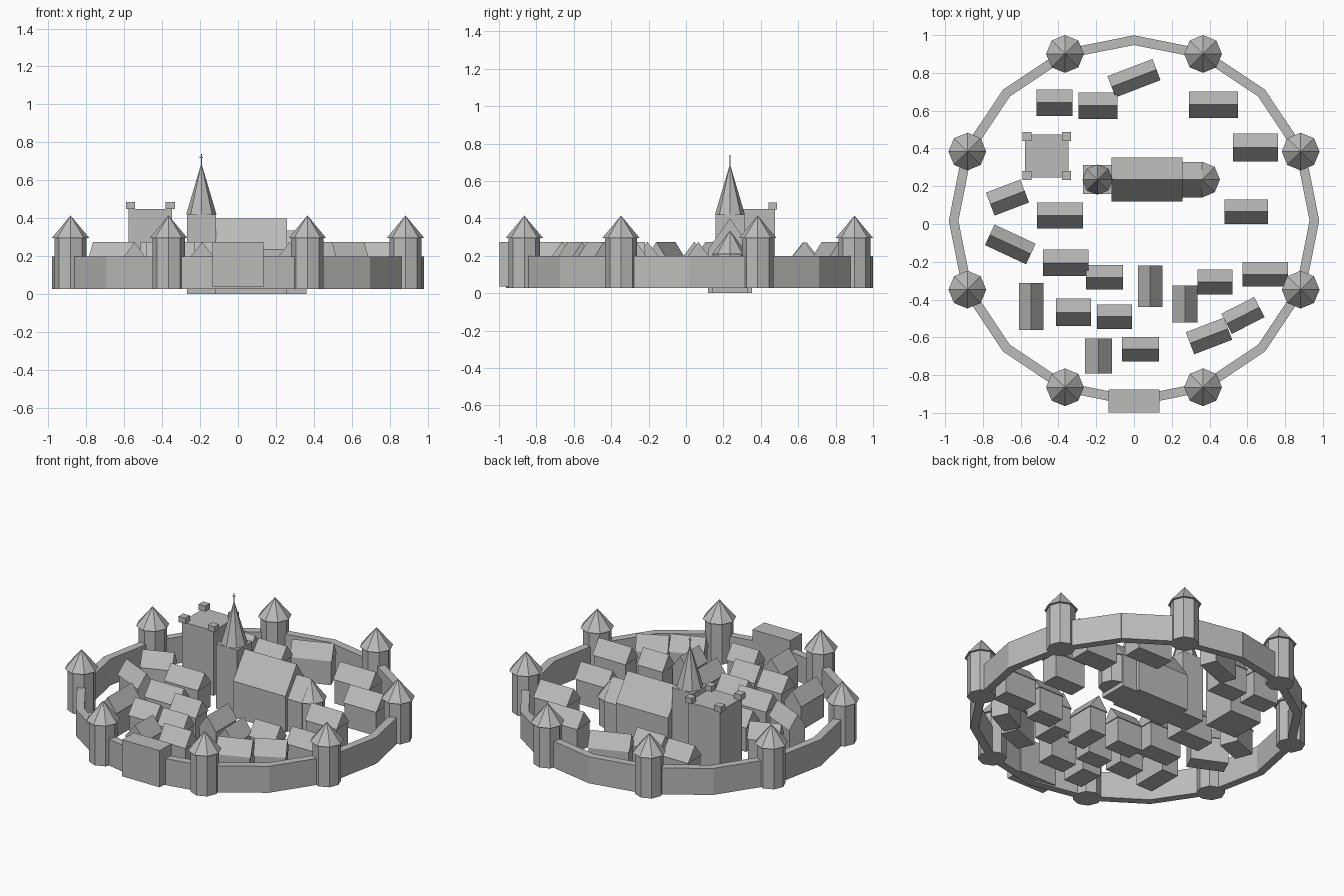
import bpy, bmesh
from math import sin, cos, pi, radians
from mathutils import Matrix

cube = bpy.data.objects.get("Cube")
if cube:
    bpy.data.objects.remove(cube, do_unlink=True)

GREY = (0.5, 0.5, 0.49, 1)
stone = bpy.data.materials.new("stone_grey")
stone.use_nodes = True
stone.diffuse_color = GREY
stone.node_tree.nodes["Principled BSDF"].inputs["Base Color"].default_value = GREY

GROUND = 0.028


def finish(name, bm, x=0, y=0, turn=0):
    bmesh.ops.recalc_face_normals(bm, faces=bm.faces)
    mesh = bpy.data.meshes.new(name)
    bm.to_mesh(mesh)
    bm.free()
    mesh.materials.append(stone)
    obj = bpy.data.objects.new(name, mesh)
    obj.location = (x, y, 0)
    obj.rotation_euler.z = turn
    bpy.context.collection.objects.link(obj)
    return obj


def add_box(bm, sx, sy, z0, z1, x=0, y=0):
    place = Matrix.Translation((x, y, (z0 + z1) / 2)) @ Matrix.Diagonal((sx, sy, z1 - z0, 1))
    bmesh.ops.create_cube(bm, size=1, matrix=place)


def add_cone(bm, r0, r1, z0, z1, sides=8):
    bmesh.ops.create_cone(bm, cap_ends=True, segments=sides, radius1=r0, radius2=r1,
                          depth=z1 - z0, matrix=Matrix.Translation((0, 0, (z0 + z1) / 2)))


def add_gable(bm, length, depth, eave, ridge):
    # triangular prism with its ridge along x
    ends = []
    for x in (-length / 2, length / 2):
        ends.append([bm.verts.new(p) for p in
                     ((x, -depth / 2, eave), (x, depth / 2, eave), (x, 0, ridge))])
    a, b = ends
    bm.faces.new(a)
    bm.faces.new(b)
    for i in range(3):
        j = (i + 1) % 3
        bm.faces.new((a[i], a[j], b[j], b[i]))


def box(name, sx, sy, z0, z1, x, y, turn=0):
    bm = bmesh.new()
    add_box(bm, sx, sy, z0, z1)
    return finish(name, bm, x, y, turn)


def gabled(name, x, y, length, depth, z0, eave, ridge, turn=0, overhang=0.0):
    bm = bmesh.new()
    add_box(bm, length - 2 * overhang, depth - 2 * overhang, z0, eave)
    add_gable(bm, length, depth, eave, ridge)
    return finish(name, bm, x, y, turn)


# Ring of straight curtain walls, with a round tower on every second corner
RADIUS, CENTRE_Y, STEP = 0.955, 0.018, pi / 8
for i in range(16):
    mid = (i + 0.5) * STEP
    r = RADIUS * cos(STEP / 2)
    box("curtain_wall", 0.385, 0.05, GROUND, 0.2,
        r * cos(mid), CENTRE_Y + r * sin(mid), mid + pi / 2)
    if i % 2:
        bm = bmesh.new()
        add_cone(bm, 0.085, 0.085, GROUND, 0.295)
        add_cone(bm, 0.1, 0, 0.295, 0.415)
        finish("wall_tower", bm, RADIUS * cos(i * STEP), CENTRE_Y + RADIUS * sin(i * STEP))

# Gatehouse
box("gatehouse", 0.27, 0.12, 0.037, 0.275, 0, -0.937)

# Keep with four corner turrets
bm = bmesh.new()
add_box(bm, 0.228, 0.23, GROUND, 0.45)
for sx in (-1, 1):
    for sy in (-1, 1):
        add_box(bm, 0.048, 0.046, 0.448, 0.485, sx * 0.105, sy * 0.103)
finish("keep", bm, -0.462, 0.36)

# Church: nave, choir, apse and bell tower with spire
CHURCH_Y = 0.235
gabled("nave", 0.07, CHURCH_Y, 0.376, 0.234, 0, 0.235, 0.4)
gabled("choir", 0.3, CHURCH_Y, 0.12, 0.188, 0, 0.21, 0.335)
bm = bmesh.new()
add_cone(bm, 0.085, 0.085, GROUND, 0.21)
add_cone(bm, 0.095, 0, 0.21, 0.335)
finish("apse", bm, 0.36, CHURCH_Y)
bm = bmesh.new()
add_box(bm, 0.153, 0.153, 0, 0.42)
add_cone(bm, 0.08, 0, 0.42, 0.69)
add_box(bm, 0.004, 0.004, 0.68, 0.74)
add_box(bm, 0.018, 0.004, 0.718, 0.723)
finish("bell_tower", bm, -0.193, CHURCH_Y)

# Town houses: x, y, length, depth, turn in degrees
HOUSES = [
    (-.42, .643, .19, .14, 0), (-.19, .627, .205, .14, 0), (0, .772, .255, .12, 21),
    (.42, .632, .26, .14, 0), (.643, .405, .24, .15, 0), (.595, .066, .23, .13, 0),
    (.695, -.267, .24, .13, 0), (.43, -.307, .185, .13, 0), (.27, -.423, .195, .13, 90),
    (.085, -.33, .22, .13, 90), (-.156, -.283, .195, .13, 0), (-.362, -.206, .24, .14, 0),
    (-.655, -.108, .24, .12, -25), (-.67, .14, .195, .13, 21), (-.392, .045, .245, .14, 0),
    (-.545, -.437, .25, .13, 90), (-.32, -.468, .185, .145, 0), (-.103, -.49, .185, .13, 0),
    (-.188, -.698, .185, .145, 90), (.034, -.662, .195, .13, 0), (.397, -.593, .215, .125, 21),
    (.577, -.484, .195, .12, 27),
]
for x, y, length, depth, turn in HOUSES:
    gabled("town_house", x, y, length, depth, GROUND, 0.185, 0.275, radians(turn), 0.006)
